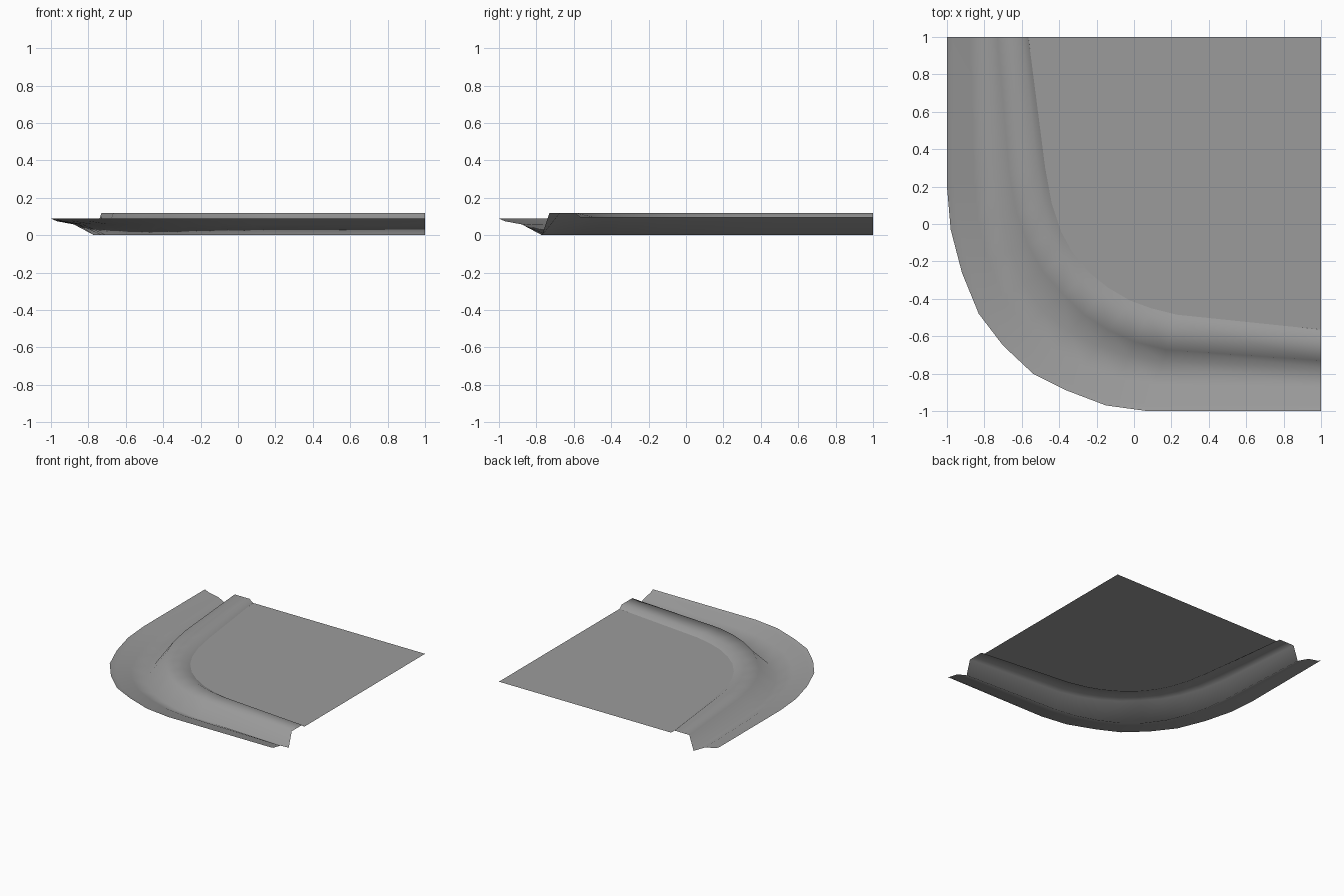
import bpy, bmesh
from mathutils import Vector

if "Cube" in bpy.data.objects:
    bpy.data.objects.remove(bpy.data.objects["Cube"])

# plan outlines of the bend: outer lip and inner floor edge, station by station
OUTER = [(-1, 1), (-1, .2), (-.98, -.03), (-.92, -.26), (-.83, -.48), (-.7, -.65),
         (-.54, -.8), (-.36, -.89), (-.15, -.97), (.07, -1), (1, -1)]
INNER = [(-.565, 1), (-.475, .3), (-.44, .11), (-.39, -.04), (-.33, -.15), (-.24, -.26),
         (-.14, -.34), (-.02, -.41), (.09, -.45), (.23, -.485), (1, -.565)]
# cross-section: (fraction at the ends, fraction at mid bend, height), inner to outer
PROFILE = [(0, 0, .095), (.07, .1, .12), (.38, .3, .12), (.47, .53, 0),
           (.72, .74, .058), (.93, .93, .075), (1, 1, .09)]

# mid-grey surface
grey = bpy.data.materials.new("mid_grey")
grey.diffuse_color = (.33, .33, .33, 1)
grey.use_nodes = True
grey.node_tree.nodes["Principled BSDF"].inputs["Base Color"].default_value = grey.diffuse_color


def make_object(name, bm, smooth):
    me = bpy.data.meshes.new(name)
    bm.to_mesh(me)
    bm.free()
    me.materials.append(grey)
    ob = bpy.data.objects.new(name, me)
    bpy.context.collection.objects.link(ob)
    if smooth:
        bpy.ops.object.select_all(action='DESELECT')
        ob.select_set(True)
        bpy.context.view_layer.objects.active = ob
        bpy.ops.object.shade_smooth_by_angle(angle=2.6)
    return ob


# curved border: floor edge, raised kerb, gutter and outer lip
bm = bmesh.new()
rows = []
last = len(OUTER) - 1
for i, (o, n) in enumerate(zip(OUTER, INNER)):
    bend = 1 - abs(2 * i / last - 1)
    row = []
    for end, mid, z in PROFILE:
        p = Vector(n).lerp(Vector(o), end + (mid - end) * bend)
        row.append(bm.verts.new((p.x, p.y, z)))
    rows.append(row)
for a, b in zip(rows, rows[1:]):
    for j in range(len(PROFILE) - 1):
        bm.faces.new((a[j], a[j + 1], b[j + 1], b[j]))
make_object("curved_kerb", bm, True)

# flat floor inside the bend
bm = bmesh.new()
bm.faces.new([bm.verts.new((x, y, .095)) for x, y in INNER + [(1, 1)]])
make_object("floor", bm, False)
